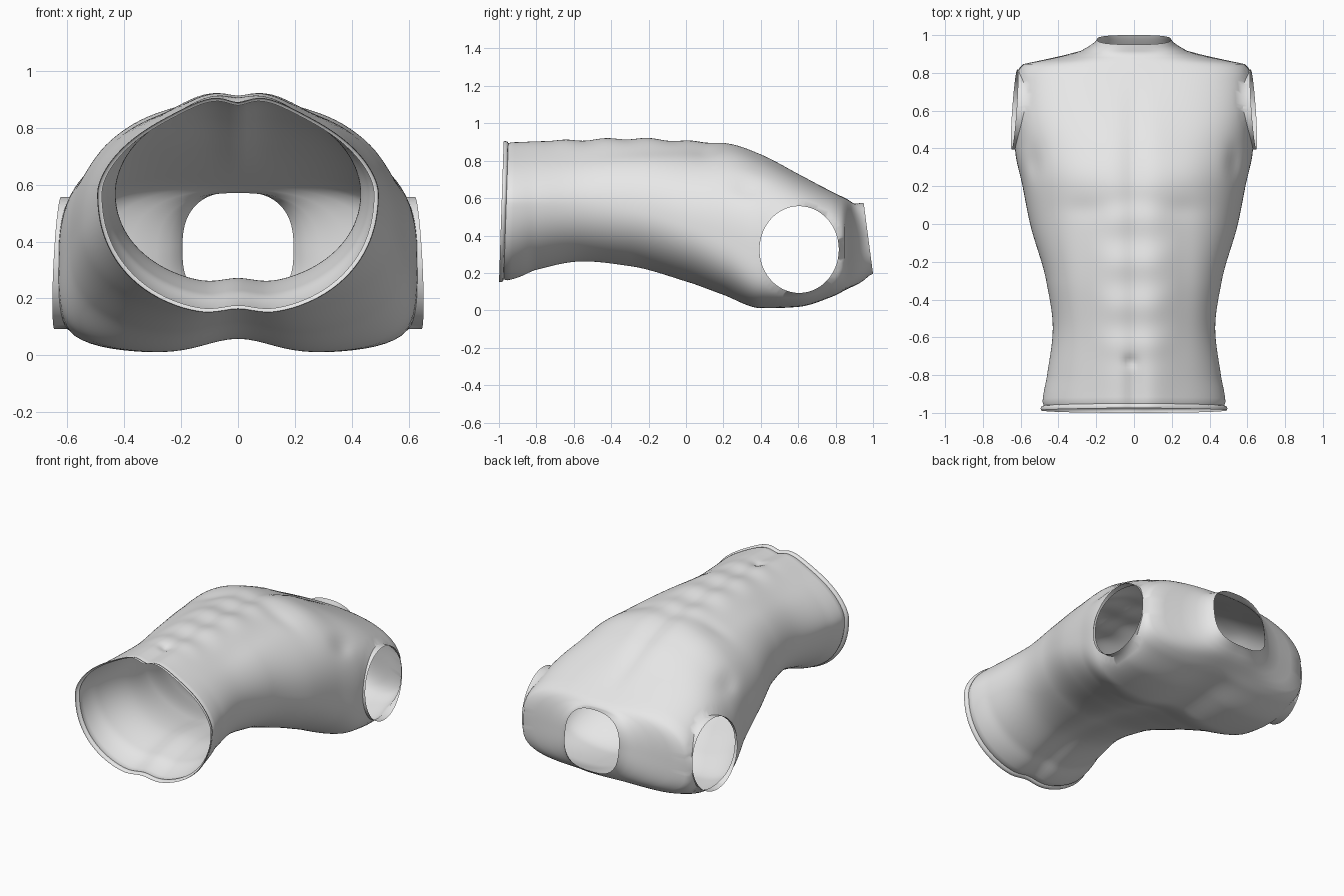
import bpy
import bmesh
from math import cos, sin, pi, exp, hypot

SEGMENTS = 128
ROWS = 110

# Cross-section stations along the torso:
# y, half width, bottom, top, widest height, upper and lower roundness
STATIONS = [
    (-0.95, 0.485, 0.148, 0.895, 0.57, 1.7, 2.2),
    (-0.8, 0.46, 0.205, 0.9, 0.57, 1.75, 2.1),
    (-0.55, 0.43, 0.25, 0.905, 0.57, 1.9, 2.1),
    (-0.3, 0.465, 0.225, 0.91, 0.54, 2.1, 2.1),
    (0.0, 0.55, 0.14, 0.895, 0.46, 2.2, 2.3),
    (0.2, 0.59, 0.07, 0.88, 0.40, 2.35, 2.8),
    (0.4, 0.63, 0.006, 0.82, 0.33, 2.5, 4.0),
    (0.6, 0.635, 0.015, 0.725, 0.32, 2.8, 4.8),
    (0.78, 0.62, 0.07, 0.635, 0.32, 2.8, 4.5),
    (0.84, 0.6, 0.1, 0.605, 0.32, 2.6, 3.8),
    (0.87, 0.45, 0.12, 0.59, 0.34, 2.5, 3.2),
    (0.9, 0.28, 0.145, 0.57, 0.36, 2.5, 3.0),
    (0.95, 0.195, 0.195, 0.575, 0.38, 2.5, 3.0),
]
YS = [s[0] for s in STATIONS]


def slope(k, c):
    """Monotone tangent of column c at station k."""
    if k == 0 or k == len(YS) - 1:
        return 0.0
    a = (STATIONS[k][c] - STATIONS[k - 1][c]) / (YS[k] - YS[k - 1])
    b = (STATIONS[k + 1][c] - STATIONS[k][c]) / (YS[k + 1] - YS[k])
    return 2 * a * b / (a + b) if a * b > 0 else 0.0


def section(y):
    """Smoothly interpolated section values at y."""
    k = max(i for i in range(len(YS) - 1) if YS[i] <= y or i == 0)
    h = YS[k + 1] - YS[k]
    t = min(max((y - YS[k]) / h, 0), 1)
    values = []
    for c in range(1, 7):
        p, q = STATIONS[k][c], STATIONS[k + 1][c]
        m, n = slope(k, c) * h, slope(k + 1, c) * h
        values.append(p + t * (m + t * (3 * (q - p) - 2 * m - n + t * (2 * (p - q) + m + n))))
    return values


def bump(x, y, cx, cy, sx, sy):
    return exp(-((x - cx) / sx) ** 2 - ((y - cy) / sy) ** 2)


def fade(y, start, end):
    t = min(max((y - start) / (end - start), 0), 1)
    return t * t * (3 - 2 * t)


def front_relief(x, y):
    """Chest, abdominal and navel shapes."""
    ax = abs(x)
    belly = fade(y, -0.8, -0.6) * (1 - fade(y, 0.05, 0.25))
    d = -(0.018 - 0.012 * fade(y, -0.85, -0.6)) * exp(-(x / 0.05) ** 2) * (1 - fade(y, 0.6, 0.85))
    d += 0.014 * exp(-((ax - 0.1) / 0.1) ** 2) * (1 - fade(y, 0.3, 0.8))
    d += 0.005 * belly * cos(2 * pi * (y + 0.43) / 0.23) * exp(-(x / 0.17) ** 4)
    d += 0.015 * bump(ax, y, 0.27, 0.28, 0.17, 0.15)
    d -= 0.008 * bump(ax, y, 0.24, 0.08, 0.14, 0.06)
    d -= 0.008 * bump(ax, y, 0.27, -0.3, 0.07, 0.4)
    d -= 0.025 * bump(ax, y, 0.53, 0.32, 0.04, 0.09)
    d -= 0.015 * bump(x, y, -0.02, -0.73, 0.03, 0.03)
    return d


def back_relief(x, y):
    """Spine groove, deeper and wider between the shoulders."""
    high = fade(y, -0.4, 0.4)
    return (0.022 + 0.03 * high) * exp(-(x / (0.08 + 0.08 * high)) ** 2) * (1 - fade(y, 0.6, 0.9))


def ring(bm, y, scale=1.0, shift=0.0):
    """One closed loop of the torso; shift moves it along the body."""
    w, bottom, top, mid, upper, lower = section(y)
    tilt = 0.05 * fade(y, 0.84, 0.95) - 0.025 * (1 - fade(y, -0.95, -0.85))
    loop = []
    for j in range(SEGMENTS):
        a = 2 * pi * j / SEGMENTS
        c, s = cos(a), sin(a)
        n = upper if s > 0 else lower
        r = (abs(c) ** n + abs(s) ** n) ** (-1 / n)
        x = w * r * c
        if s > 0:
            z = mid + (top - mid) * r * s + front_relief(x, y) * fade(s, 0, 0.5)
        else:
            z = mid + (mid - bottom) * r * s + back_relief(x, y) * fade(-s, 0, 0.5)
        along = tilt * (1 - (z - bottom) / (top - bottom)) if tilt > 0 else \
            tilt * (top - z) / (top - bottom)
        loop.append(bm.verts.new((x * scale, y + shift + along, mid + (z - mid) * scale)))
    return loop


def bridge(bm, first, second):
    for j in range(SEGMENTS):
        k = (j + 1) % SEGMENTS
        bm.faces.new((first[j], second[j], second[k], first[k]))


def hole_radius(v):
    """Distance from the armhole centre, where 1 is its rim."""
    return hypot((v.co.y - 0.605) / 0.212, (v.co.z - 0.325) / 0.232)


def side_width(y, z):
    """Half width of the torso at a given height."""
    w, bottom, top, mid, upper, lower = section(y)
    n, h = (upper, top - mid) if z > mid else (lower, mid - bottom)
    return w * max(1 - (abs(z - mid) / h) ** n, 0) ** (1 / n)


def cut_armhole(bm, side):
    """Open an oval at one shoulder and give it a short flange."""
    inside = [f for f in bm.faces
              if any(v.co.x * side > 0.4 and hole_radius(v) < 1 for v in f.verts)]
    bmesh.ops.delete(bm, geom=inside, context='FACES')
    rim = [e for e in bm.edges if e.is_boundary
           and all(v.co.x * side > 0.4 and 0.3 < v.co.y < 0.9 for v in e.verts)]
    for v in {v for e in rim for v in e.verts}:
        r = hole_radius(v)
        v.co.y = 0.605 + (v.co.y - 0.605) / r
        v.co.z = 0.325 + (v.co.z - 0.325) / r
        v.co.x = side * side_width(v.co.y, v.co.z)
    flange = bmesh.ops.extrude_edge_only(bm, edges=rim)['geom']
    for v in flange:
        if isinstance(v, bmesh.types.BMVert):
            v.co.x = side * (0.605 + 0.07 * (0.84 - v.co.y) + 0.05 * (0.56 - v.co.z))


# Grey skin material
skin = bpy.data.materials.new("light_grey")
skin.use_nodes = True
skin.diffuse_color = (0.8, 0.8, 0.8, 1)
skin.node_tree.nodes["Principled BSDF"].inputs["Base Color"].default_value = (0.8, 0.8, 0.8, 1)

cube = bpy.data.objects.get("Cube")
if cube:
    bpy.data.objects.remove(cube)

# Flared waist band, then the torso up to the neck opening
bm = bmesh.new()
loops = [ring(bm, YS[0], 1.015, -0.025), ring(bm, YS[0], 1.02, -0.015),
         ring(bm, YS[0], 1.01, -0.004), ring(bm, YS[0], 0.985, 0.0)]
for i in range(1, ROWS + 1):
    loops.append(ring(bm, YS[0] + (YS[-1] - YS[0]) * i / ROWS))
for first, second in zip(loops, loops[1:]):
    bridge(bm, first, second)

# Arm openings
for side in (-1, 1):
    cut_armhole(bm, side)
loose = [v for v in bm.verts if not v.link_faces]
bmesh.ops.delete(bm, geom=loose, context='VERTS')

mesh = bpy.data.meshes.new("torso_shell")
bm.to_mesh(mesh)
bm.free()
mesh.materials.append(skin)
torso = bpy.data.objects.new("torso_shell", mesh)
bpy.context.collection.objects.link(torso)

# Smooth skin with crisp rims
bpy.context.view_layer.objects.active = torso
torso.select_set(True)
bpy.ops.object.shade_smooth_by_angle(angle=0.9)
